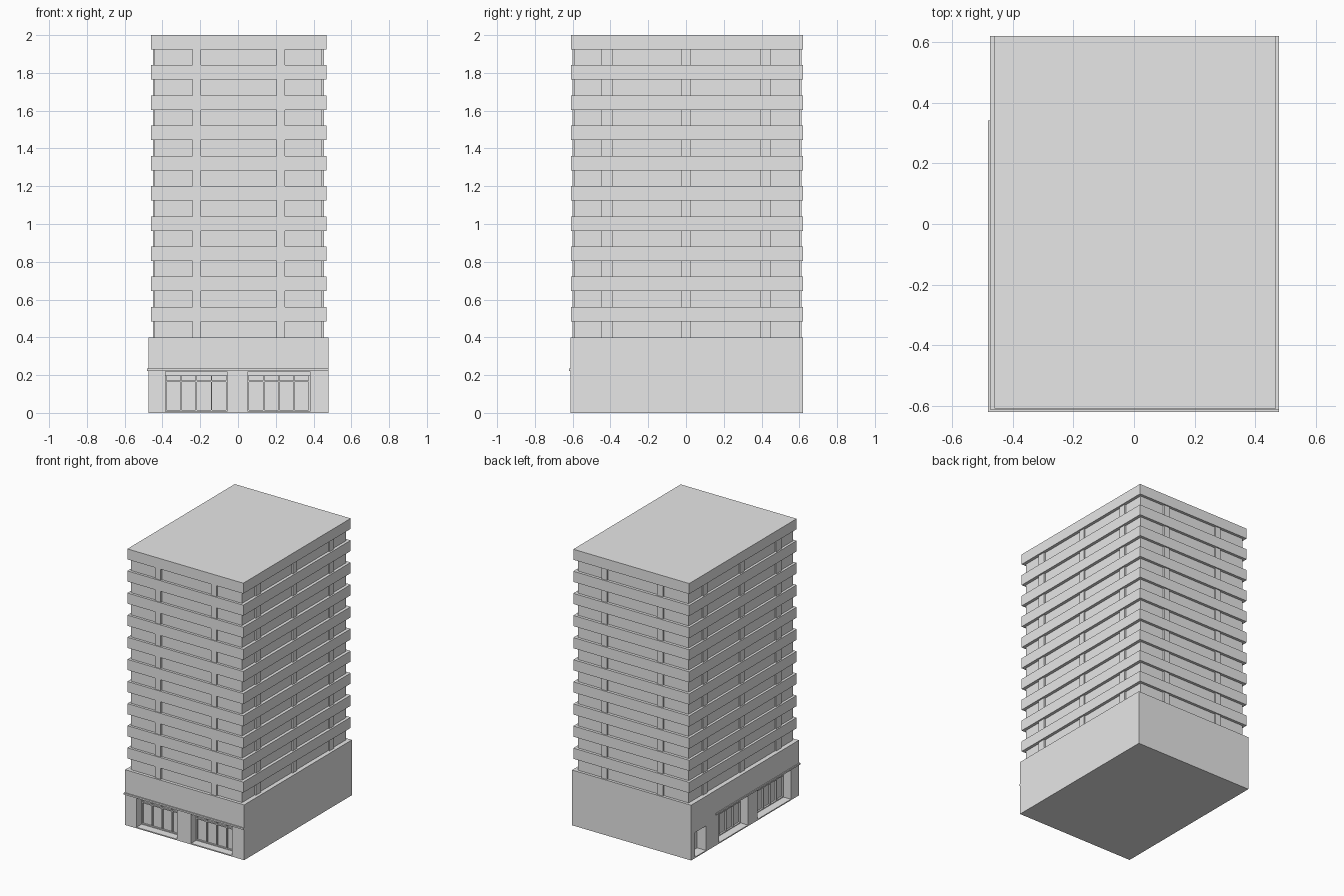
import bpy
import bmesh
from mathutils import Vector

cube = bpy.data.objects.get("Cube")
if cube:
    bpy.data.objects.remove(cube, do_unlink=True)

# One plain concrete grey
grey = bpy.data.materials.new("concrete grey")
grey.use_nodes = True
colour = (0.8, 0.8, 0.8, 1)
grey.diffuse_color = colour
grey.node_tree.nodes["Principled BSDF"].inputs["Base Color"].default_value = colour


def build(name, boxes):
    """Make one object from a list of (low corner, high corner) boxes."""
    bm = bmesh.new()
    for lo, hi in boxes:
        lo, hi = Vector(lo), Vector(hi)
        for v in bmesh.ops.create_cube(bm, size=1)["verts"]:
            v.co = (lo + hi) / 2 + v.co * (hi - lo)
    mesh = bpy.data.meshes.new(name)
    bm.to_mesh(mesh)
    bm.free()
    mesh.materials.append(grey)
    obj = bpy.data.objects.new(name, mesh)
    bpy.context.collection.objects.link(obj)
    return obj


# Podium extents, shopfront recess and heights
LEFT, RIGHT, FRONT, BACK = -0.475, 0.478, -0.612, 0.62
RECESS, SILL, HEAD, PODIUM = 0.07, 0.008, 0.22, 0.4


def on_wall(side, u0, u1, d0, d1, z0, z1):
    """Box spanning u0-u1 along a wall and d0-d1 inward from its face."""
    if side == "front":
        return (u0, FRONT + d0, z0), (u1, FRONT + d1, z1)
    return (LEFT + d0, u0, z0), (LEFT + d1, u1, z1)


# Podium: floor slab, upper wall and the set-back ground floor
build("podium_floor", [((LEFT, FRONT, 0), (RIGHT, BACK, SILL))])
build("podium_upper_wall", [((LEFT, FRONT, HEAD), (RIGHT, BACK, PODIUM))])
build("ground_floor_core",
      [((LEFT + RECESS, FRONT + RECESS, SILL), (RIGHT, BACK, HEAD))])

# Piers between the shop openings, and the header over the service door
front_piers = [(LEFT, -0.384), (-0.058, 0.053), (0.38, RIGHT)]
side_piers = [(FRONT + RECESS, -0.52), (-0.14, -0.03), (0.3, 0.45), (0.575, BACK)]
build("front_piers", [on_wall("front", a, b, 0, RECESS, SILL, HEAD)
                      for a, b in front_piers])
build("side_piers", [on_wall("side", a, b, 0, RECESS, SILL, HEAD)
                     for a, b in side_piers])
build("service_door_header", [on_wall("side", 0.45, 0.575, 0, RECESS, 0.185, HEAD)])


def shopfront(name, side, u0, u1, bays):
    """Frame, transoms and mullions standing off the recessed glazing."""
    near, bar = RECESS - 0.012, 0.006
    boxes = [on_wall(side, u0, u1, near, RECESS, SILL, SILL + bar),
             on_wall(side, u0, u1, near, RECESS, 0.163, 0.171),
             on_wall(side, u0, u1, near - 0.01, RECESS, 0.196, HEAD)]
    for i in range(bays + 1):
        u = u0 + (u1 - u0 - bar) * i / bays
        boxes.append(on_wall(side, u, u + bar, near, RECESS, SILL, 0.196))
    build(name, boxes)


shopfront("front_shop_frame_right", "front", -0.384, -0.058, 4)
shopfront("front_shop_frame_left", "front", 0.053, 0.38, 4)
shopfront("side_shop_frame_front", "side", -0.52, -0.14, 5)
shopfront("side_shop_frame_back", "side", -0.03, 0.3, 4)

# Thin canopy ledge wrapping the two shop sides
build("canopy_ledge", [on_wall("front", LEFT - 0.006, RIGHT, -0.008, 0, 0.222, 0.234),
                       on_wall("side", FRONT, 0.342, -0.006, 0, 0.222, 0.234)])

# Tower: recessed wall panels, pillars running through, and floor bands
TOP = 1.96
build("tower_wall_panels", [((-0.442, -0.59, PODIUM), (0.446, 0.6, TOP))])
build("front_and_back_pillars", [((a, -0.602, PODIUM), (b, 0.611, TOP))
                                 for a, b in [(-0.242, -0.197), (0.204, 0.249)]])
build("side_pillars", [((-0.45, a, PODIUM), (0.456, b, TOP))
                       for a, b in [(-0.447, -0.389), (-0.024, 0.025), (0.395, 0.447)]])
for i in range(10):
    z = 0.484 + 0.16 * i
    top = 2.0 if i == 9 else z + 0.077
    build(f"floor_band_{i + 1}", [((-0.46, -0.608, z), (0.468, BACK, top))])
